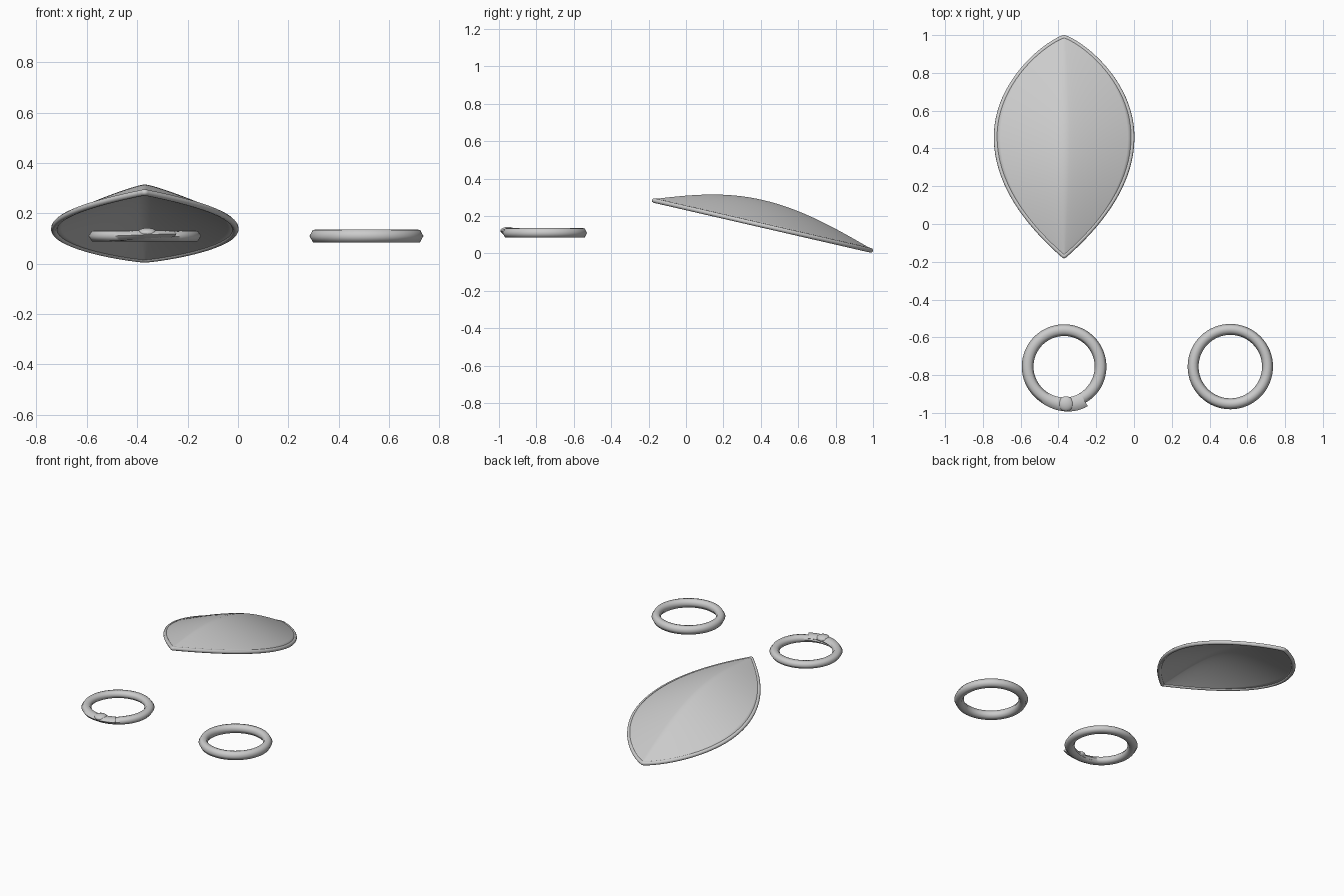
import bpy, bmesh, math
from math import sin, cos, pi, radians

if "Cube" in bpy.data.objects:
    bpy.data.objects.remove(bpy.data.objects["Cube"])

metal = bpy.data.materials.new("grey_metal")
metal.use_nodes = True
metal.diffuse_color = (0.6, 0.6, 0.6, 1)
metal.node_tree.nodes["Principled BSDF"].inputs["Base Color"].default_value = (0.6, 0.6, 0.6, 1)


def grid_object(name, rows, closed_section=False, closed_path=False, caps=False, angle=60):
    """Skin a list of equally long point rows."""
    bm = bmesh.new()
    v = [[bm.verts.new(p) for p in row] for row in rows]
    m, n = len(rows), len(rows[0])
    for i in range(m if closed_path else m - 1):
        for j in range(n if closed_section else n - 1):
            a, b = v[i], v[(i + 1) % m]
            k = (j + 1) % n
            bm.faces.new((a[j], a[k], b[k], b[j]))
    if caps:
        bm.faces.new(v[0])
        bm.faces.new(v[-1])
    bmesh.ops.remove_doubles(bm, verts=bm.verts, dist=1e-5)
    bmesh.ops.recalc_face_normals(bm, faces=bm.faces)
    me = bpy.data.meshes.new(name)
    bm.to_mesh(me)
    bm.free()
    ob = bpy.data.objects.new(name, me)
    bpy.context.collection.objects.link(ob)
    finish(ob, angle)
    return ob


def finish(ob, angle=60):
    ob.data.materials.append(metal)
    bpy.ops.object.select_all(action='DESELECT')
    ob.select_set(True)
    bpy.context.view_layer.objects.active = ob
    bpy.ops.object.shade_smooth_by_angle(angle=radians(angle))


# Shield: leaf outline, tilted rim, ridged dome
FRONT, BACK, WIDEST, HALF, CX = -0.17, 0.988, 0.46, 0.36, -0.37


def half_width(y):
    if y < WIDEST:
        return HALF * (1 - ((WIDEST - y) / (WIDEST - FRONT)) ** 2)
    return HALF * max(0, 1 - ((y - WIDEST) / (BACK - WIDEST)) ** 2) ** 0.8


def rim_z(y):
    return 0.283 - 0.23 * (y - FRONT)


ROWS, COLS = 48, 28
rows = []
for i in range(ROWS + 1):
    s = (1 - cos(pi * i / ROWS)) / 2
    y = FRONT + (BACK - FRONT) * s
    rise = 0.128 * sin(pi * s)
    row = []
    for j in range(COLS + 1):
        t = 2 * j / COLS - 1
        row.append((CX + t * half_width(y), y, rim_z(y) + rise * (1 - abs(t) ** 1.2)))
    rows.append(row)
shell = grid_object("shield_shell", rows)
solid = shell.modifiers.new("thickness", 'SOLIDIFY')
solid.thickness = 0.016
solid.offset = 0

# Rounded lip along the shield edge
edge = [r[-1] for r in rows] + [r[0] for r in rows[-2:0:-1]]
curve = bpy.data.curves.new("shield_rim", 'CURVE')
curve.dimensions = '3D'
curve.bevel_depth = 0.0125
curve.bevel_resolution = 3
spline = curve.splines.new('POLY')
spline.points.add(len(edge) - 1)
for p, co in zip(spline.points, edge):
    p.co = (*co, 1)
spline.use_cyclic_u = True
rim = bpy.data.objects.new("shield_rim", curve)
bpy.context.collection.objects.link(rim)
bpy.ops.object.select_all(action='DESELECT')
rim.select_set(True)
bpy.context.view_layer.objects.active = rim
bpy.ops.object.convert(target='MESH')
finish(bpy.context.object)

# Six-sided band section, as fractions of half width and half height
SECTION = [(1, 0), (0.55, 0.95), (0, 1.05), (-0.55, 0.95), (-1, 0), (-0.55, -1), (0.55, -1)]


def band_row(cx, cy, z, angle, radius, half_w, half_h):
    return [(cx + (radius + a * half_w) * cos(angle),
             cy + (radius + a * half_w) * sin(angle), z + b * half_h) for a, b in SECTION]


# Plain closed ring
grid_object("plain_ring",
            [band_row(0.51, -0.755, 0.11, 2 * pi * i / 64, 0.197, 0.029, 0.025) for i in range(64)],
            closed_section=True, closed_path=True, angle=70)

# Open ring whose wide end laps over its thin end
STEPS, START, SWEEP = 84, -59, 415
rows = []
for i in range(STEPS + 1):
    turn = SWEEP * i / STEPS
    top = max(0, 1 - turn / 75)
    under = max(0, (turn - 335) / 80)
    top_ease = top * top * (3 - 2 * top)
    under_ease = under * under * (3 - 2 * under)
    rows.append(band_row(-0.37, -0.755, 0.11 + 0.008 * top_ease - 0.012 * under_ease,
                         radians(START - turn),
                         0.193 + 0.011 * top_ease - 0.002 * under_ease,
                         0.031 + 0.009 * top_ease - 0.008 * under_ease,
                         0.021 - 0.008 * top_ease - 0.012 * under_ease))
grid_object("overlapping_ring", rows, closed_section=True, caps=True, angle=70)

# Domed rivet on the overlap
bpy.ops.mesh.primitive_uv_sphere_add(segments=24, ring_count=12, radius=1,
                                     location=(-0.36, -0.952, 0.122))
rivet = bpy.context.object
rivet.name = "ring_rivet"
rivet.scale = (0.04, 0.04, 0.02)
finish(rivet)
